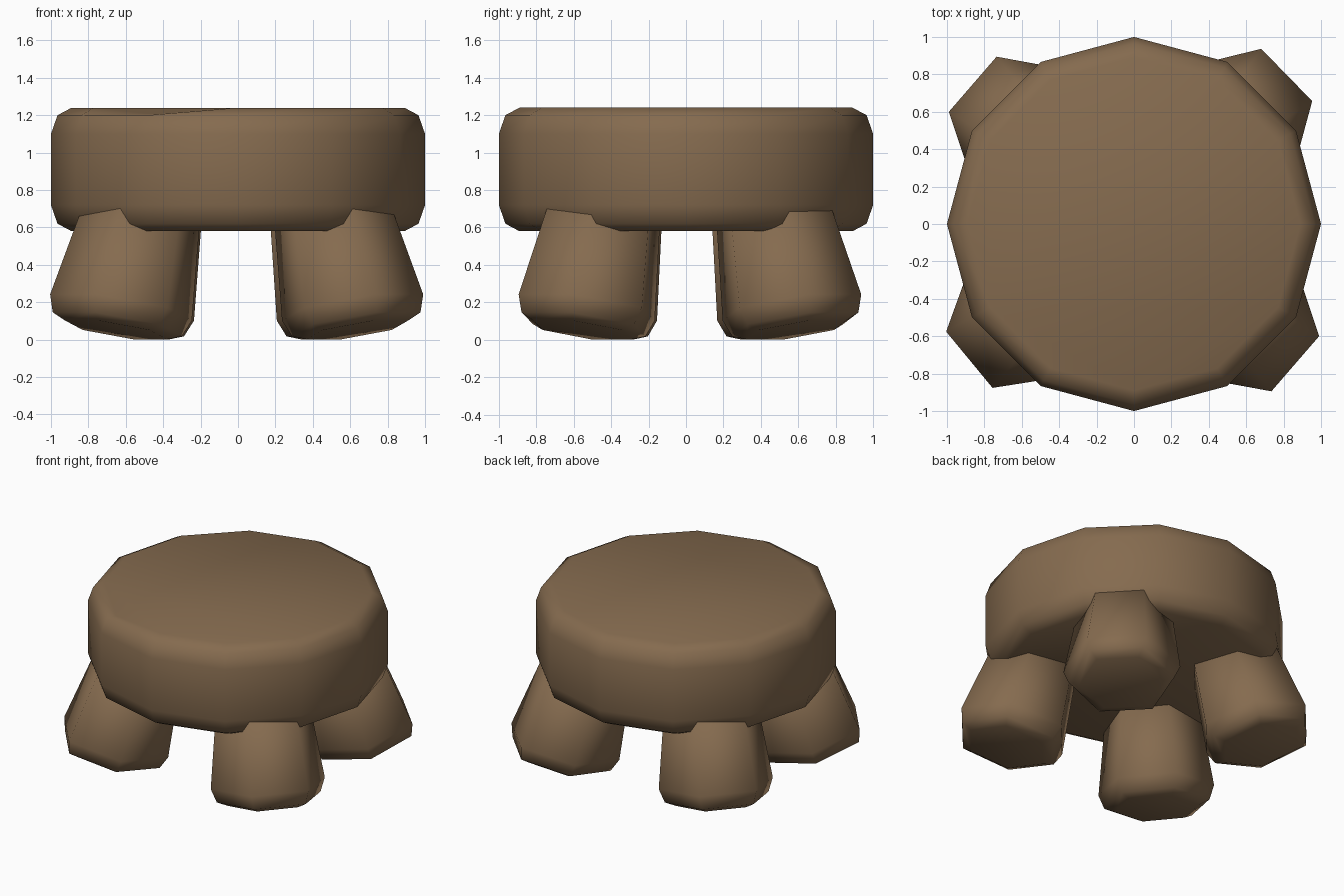
import bpy, bmesh
from math import sin, cos, radians, tan, pi
from mathutils import Vector

if "Cube" in bpy.data.objects:
    bpy.data.objects.remove(bpy.data.objects["Cube"])

wood = bpy.data.materials.new("brown wood")
wood.diffuse_color = (0.235, 0.147, 0.078, 1)
wood.use_nodes = True
wood.node_tree.nodes["Principled BSDF"].inputs["Base Color"].default_value = wood.diffuse_color


def loft(name, rings):
    """Skin closed rings of points, cap both ends, shade smooth."""
    bm = bmesh.new()
    loops = [[bm.verts.new(p) for p in ring] for ring in rings]
    n = len(loops[0])
    for a, b in zip(loops, loops[1:]):
        for i in range(n):
            j = (i + 1) % n
            bm.faces.new((a[i], a[j], b[j], b[i]))
    bm.faces.new(loops[0][::-1])
    bm.faces.new(loops[-1])
    bmesh.ops.recalc_face_normals(bm, faces=bm.faces)
    for f in bm.faces:
        f.smooth = True
    me = bpy.data.meshes.new(name)
    bm.to_mesh(me)
    bm.free()
    me.materials.append(wood)
    ob = bpy.data.objects.new(name, me)
    bpy.context.collection.objects.link(ob)
    return ob


# Seat: chunky twelve-sided disc with rounded rims
profile = [(0.89, 0.58), (0.965, 0.62), (1.0, 0.72),
           (1.0, 1.10), (0.965, 1.20), (0.89, 1.24)]
rings = [[Vector((r * cos(i * pi / 6), r * sin(i * pi / 6), z)) for i in range(12)]
         for r, z in profile]
rings[-1][8].z = 1.205      # worn chip on the front left of the rim
loft("seat", rings)


# Legs: splayed, tapered hexagonal stumps with rounded feet
def leg(name, azimuth):
    az = radians(azimuth)
    out = Vector((cos(az), sin(az), 0))
    side = Vector((-sin(az), cos(az), 0))
    tilt, lean = radians(12), radians(16)
    rings = []
    for r, h in [(0.28, 0), (0.355, 0.03), (0.39, 0.12), (0.31, 0.68)]:
        centre = out * (0.845 - h * tan(lean)) + Vector((0, 0, 0.052 + h))
        ring = []
        for k in range(6):
            a = radians(30 + 60 * k)
            u, v = r * cos(a), r * sin(a)
            ring.append(centre + out * (u * cos(tilt)) + side * v
                        + Vector((0, 0, u * sin(tilt))))
        rings.append(ring)
    loft(name, rings)


for name, azimuth in [("back_right_leg", 44.3), ("back_left_leg", 139.1),
                      ("front_left_leg", 219.5), ("front_right_leg", 319.1)]:
    leg(name, azimuth)
